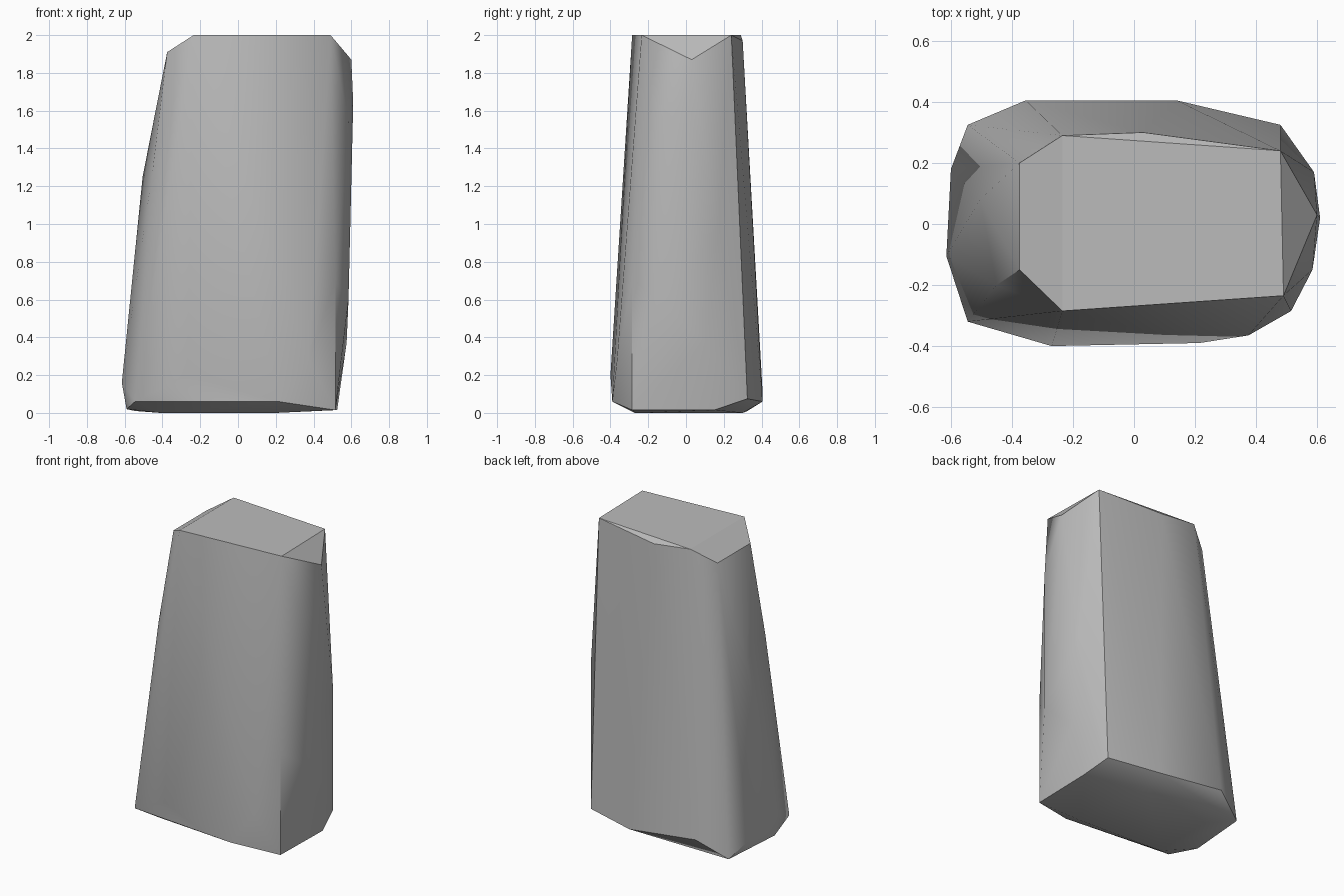
import bpy
import bmesh
import math

default_cube = bpy.data.objects.get("Cube")
if default_cube:
    bpy.data.objects.remove(default_cube, do_unlink=True)


def make_material(name, level):
    material = bpy.data.materials.new(name)
    material.use_nodes = True
    colour = (level, level, level, 1)
    material.diffuse_color = colour
    shader = next(n for n in material.node_tree.nodes if n.type == "BSDF_PRINCIPLED")
    shader.inputs["Base Color"].default_value = colour
    return material


def make_hull(name, corners, material, sharp_angle):
    """Wrap a convex stone around its chipped corners."""
    bm = bmesh.new()
    for corner in corners:
        bm.verts.new(corner)
    bmesh.ops.convex_hull(bm, input=bm.verts[:])
    # Drop any corner that ended up inside the stone
    loose = [v for v in bm.verts if not v.link_faces]
    bmesh.ops.delete(bm, geom=loose, context="VERTS")
    bmesh.ops.recalc_face_normals(bm, faces=bm.faces[:])
    mesh = bpy.data.meshes.new(name)
    bm.to_mesh(mesh)
    bm.free()
    mesh.materials.append(material)
    stone = bpy.data.objects.new(name, mesh)
    bpy.context.collection.objects.link(stone)
    bpy.ops.object.select_all(action="DESELECT")
    stone.select_set(True)
    bpy.context.view_layer.objects.active = stone
    bpy.ops.object.shade_smooth_by_angle(angle=math.radians(sharp_angle))
    return stone


# Flat top and the chips around its rim
crown = [
    (-.235, -.285, 2), (.49, -.235, 2), (.48, .24, 2), (-.235, .29, 2),
    (.03, .3, 1.97), (.6, .03, 1.87), (-.375, -.15, 1.91), (-.375, .2, 1.91),
]

# Bulges along the two narrow ends
flanks = [
    (.61, .02, 1.64), (.585, -.15, 1.55), (.59, .17, .95), (.585, -.15, .6),
    (.515, -.285, .7), (-.505, .08, 1.25), (-.45, -.2, 1.3),
]

# Widest ring, just above the ground
skirt = [
    (-.615, -.105, .16), (-.545, -.32, .06), (-.27, -.4, .2), (.215, -.39, .06),
    (.375, -.365, .28), (.575, .1, .37), (.48, .325, .075), (.14, .405, .06),
    (-.355, .405, .12), (-.6, .18, .1),
]

# Underside
foot = [
    (-.59, -.1, .02), (-.41, -.24, 0), (.2, -.27, 0), (.515, -.285, .015),
    (.525, .15, .015), (.14, .3, 0), (-.545, .325, .01), (-.4, .2, 0),
]

make_hull("standing_stone", crown + flanks + skirt + foot,
          make_material("stone grey", .5), 30)
